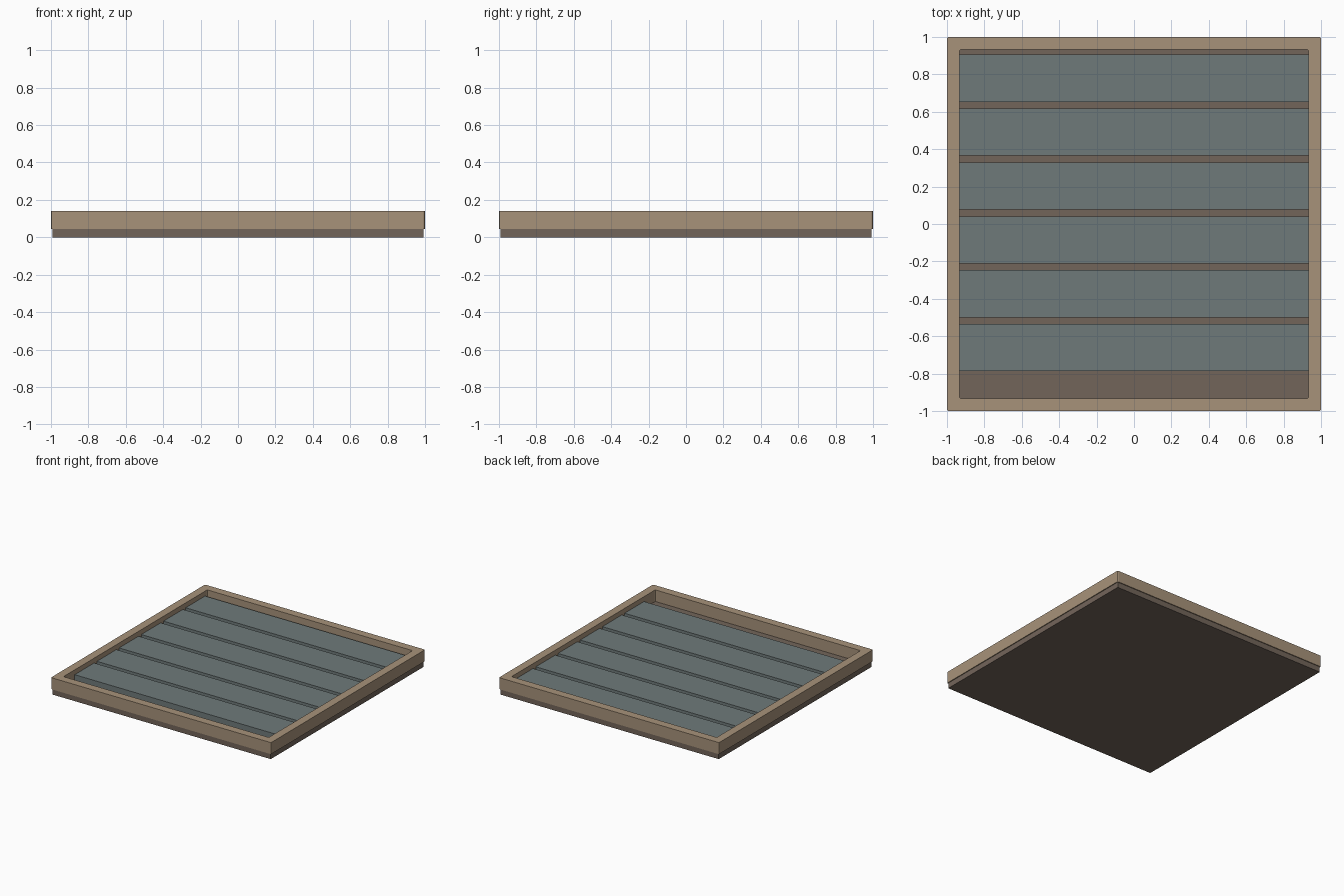
import bpy, bmesh

if "Cube" in bpy.data.objects:
    bpy.data.objects.remove(bpy.data.objects["Cube"])


def material(name, rgb):
    m = bpy.data.materials.new(name)
    m.diffuse_color = (*rgb, 1)
    m.use_nodes = True
    m.node_tree.nodes["Principled BSDF"].inputs["Base Color"].default_value = m.diffuse_color
    return m


def finish(name, bm, mat):
    bmesh.ops.recalc_face_normals(bm, faces=bm.faces)
    me = bpy.data.meshes.new(name)
    bm.to_mesh(me)
    bm.free()
    me.materials.append(mat)
    ob = bpy.data.objects.new(name, me)
    bpy.context.collection.objects.link(ob)
    return ob


def box(name, lo, hi, mat):
    bm = bmesh.new()
    bmesh.ops.create_cube(bm, size=1)
    for v in bm.verts:
        v.co = [(a + b) / 2 + c * (b - a) for a, b, c in zip(lo, hi, v.co)]
    return finish(name, bm, mat)


def ring(name, outer, inner, z0, z1, bevel, mat):
    bm = bmesh.new()
    corners = [(-1, -1), (1, -1), (1, 1), (-1, 1)]
    loops = [[bm.verts.new((x * r, y * r, z)) for x, y in corners]
             for r, z in ((outer, z0), (outer, z1), (inner, z1), (inner, z0))]
    for i in range(4):
        a, b = loops[i], loops[(i + 1) % 4]
        for j in range(4):
            k = (j + 1) % 4
            bm.faces.new((a[j], a[k], b[k], b[j]))
    # soften the vertical corners
    bm.edges.ensure_lookup_table()
    vertical = [e for e in bm.edges
                if abs(e.verts[0].co.z - e.verts[1].co.z) > 0.01]
    bmesh.ops.bevel(bm, geom=vertical, offset=bevel, segments=2,
                    profile=0.5, affect='EDGES')
    return finish(name, bm, mat)


frame_mat = material("light_wood", (0.39, 0.29, 0.195))
base_mat = material("dark_wood", (0.171, 0.13, 0.102))
slat_mat = material("slate_grey", (0.159, 0.195, 0.195))

# Base slab, slightly inset from the frame
box("base", (-0.993, -0.993, 0), (0.993, 0.993, 0.045), base_mat)

# Raised rim
ring("rim_frame", 1.0, 0.933, 0.045, 0.14, 0.01, frame_mat)

# Six slats resting on the base
for i in range(6):
    y = -0.787 + i * 0.288
    box(f"slat_{i + 1}", (-0.933, y, 0.045), (0.933, y + 0.252, 0.1), slat_mat)
